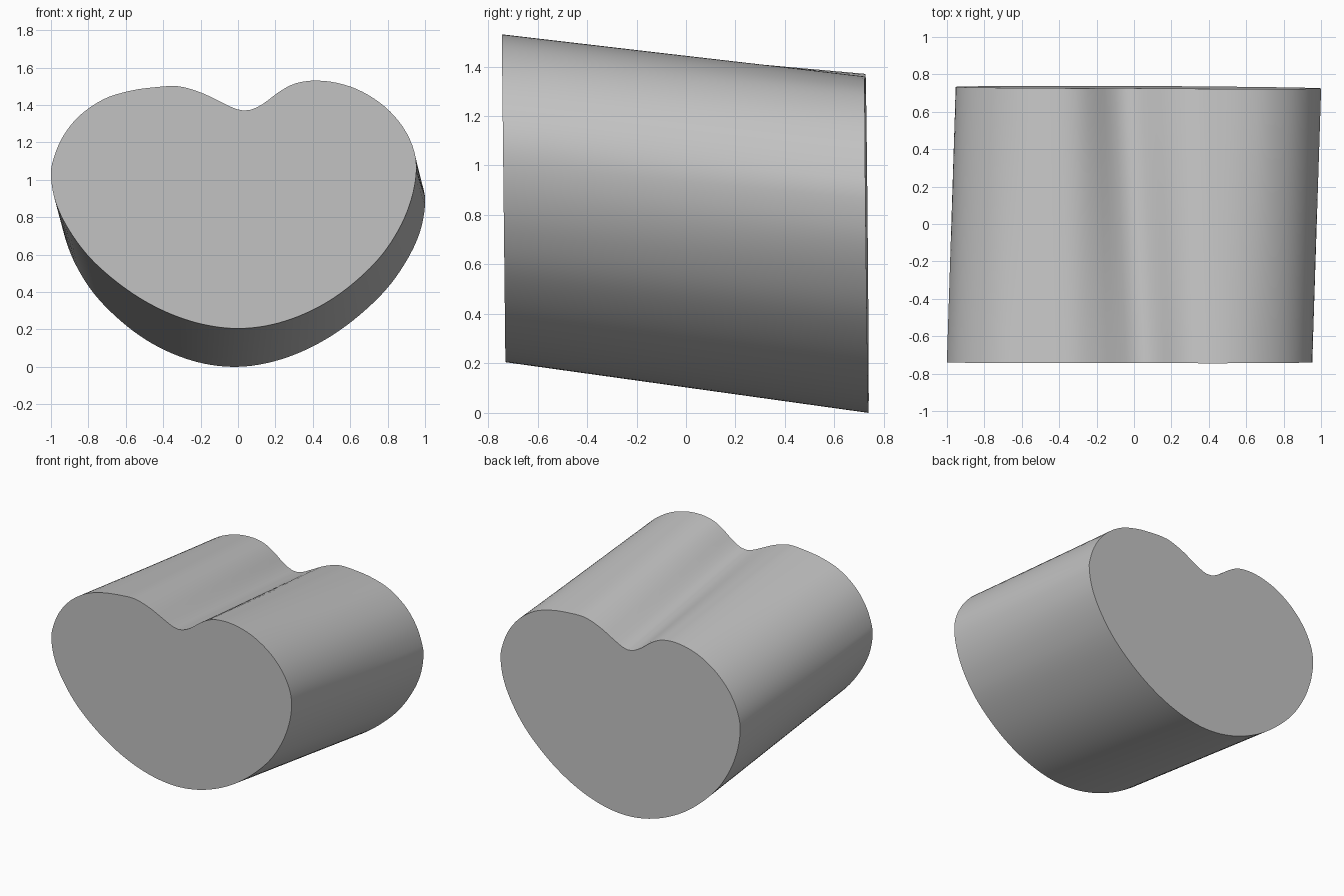
import bpy, bmesh, math
from mathutils import Vector

if "Cube" in bpy.data.objects:
    bpy.data.objects.remove(bpy.data.objects["Cube"])

# Front outline (x, z): from the top notch round each side to the bottom
NOTCH, BOTTOM = (0.03, 1.37), (0.0, 0.205)
RIGHT = [(0.08, 1.378), (0.14, 1.41), (0.22, 1.47), (0.30, 1.513), (0.40, 1.53),
         (0.52, 1.52), (0.65, 1.478), (0.78, 1.395), (0.88, 1.285), (0.94, 1.16),
         (0.953, 1.04), (0.925, 0.89), (0.86, 0.735), (0.75, 0.575),
         (0.58, 0.417), (0.40, 0.304), (0.20, 0.23)]
LEFT = [(-0.02, 1.382), (-0.10, 1.42), (-0.20, 1.467), (-0.32, 1.5), (-0.45, 1.494),
        (-0.58, 1.475), (-0.72, 1.43), (-0.85, 1.34), (-0.94, 1.225), (-0.99, 1.10),
        (-1.0, 1.01), (-0.97, 0.865), (-0.89, 0.71), (-0.77, 0.56),
        (-0.59, 0.41), (-0.40, 0.30), (-0.20, 0.23)]
SIDE_STEPS, LENGTH_STEPS = 72, 8


def smooth_half(points, before, after):
    """Spline through the points, resampled evenly by length."""
    p = [Vector(q) for q in [before] + points + [after]]
    fine = []
    for a, b, c, d in zip(p, p[1:], p[2:], p[3:]):
        for k in range(16):
            t = k / 16
            fine.append(0.5 * (2*b + (c-a)*t + (2*a-5*b+4*c-d)*t*t + (3*b-a-3*c+d)*t**3))
    fine.append(p[-2])
    dist = [0.0]
    for a, b in zip(fine, fine[1:]):
        dist.append(dist[-1] + (b - a).length)
    out, j = [], 0
    for i in range(SIDE_STEPS + 1):
        s = dist[-1] * i / SIDE_STEPS
        while j < len(fine) - 2 and dist[j + 1] < s:
            j += 1
        out.append(fine[j].lerp(fine[j + 1], (s - dist[j]) / (dist[j + 1] - dist[j])))
    return out


right = smooth_half([NOTCH] + RIGHT + [BOTTOM], LEFT[0], LEFT[-1])
left = smooth_half([NOTCH] + LEFT + [BOTTOM], RIGHT[0], RIGHT[-1])


def loop(a, b):
    return a + b[-2:0:-1]


# Front end, and back end with the two lobes swapped and lowered
front = [Vector((p.x, -0.73 - 0.011 * (p.y - 0.205), p.y)) for p in loop(right, left)]
back = []
for p in loop(left, right):
    x = -p.x
    z = (p.y - 0.205) * 1.042 + 0.025 * x
    back.append(Vector((x, 0.738 - 0.01 * z - 0.004 * x, max(z, 0))))

# Body lofted between both ends
bm = bmesh.new()
rings = [[bm.verts.new(f.lerp(b, k / LENGTH_STEPS)) for f, b in zip(front, back)]
         for k in range(LENGTH_STEPS + 1)]
n = len(front)
for r0, r1 in zip(rings, rings[1:]):
    for i in range(n):
        bm.faces.new((r0[i], r0[(i + 1) % n], r1[(i + 1) % n], r1[i]))
bm.faces.new(rings[0])
bm.faces.new(rings[-1][::-1])
bmesh.ops.recalc_face_normals(bm, faces=bm.faces)
mesh = bpy.data.meshes.new("heart_block")
bm.to_mesh(mesh)
bm.free()

grey = bpy.data.materials.new("light grey")
grey.diffuse_color = (0.55, 0.55, 0.55, 1)
grey.use_nodes = True
grey.node_tree.nodes["Principled BSDF"].inputs["Base Color"].default_value = grey.diffuse_color
mesh.materials.append(grey)
body = bpy.data.objects.new("heart_block", mesh)
bpy.context.collection.objects.link(body)
bpy.context.view_layer.objects.active = body
body.select_set(True)
bpy.ops.object.shade_smooth_by_angle(angle=math.radians(35))
